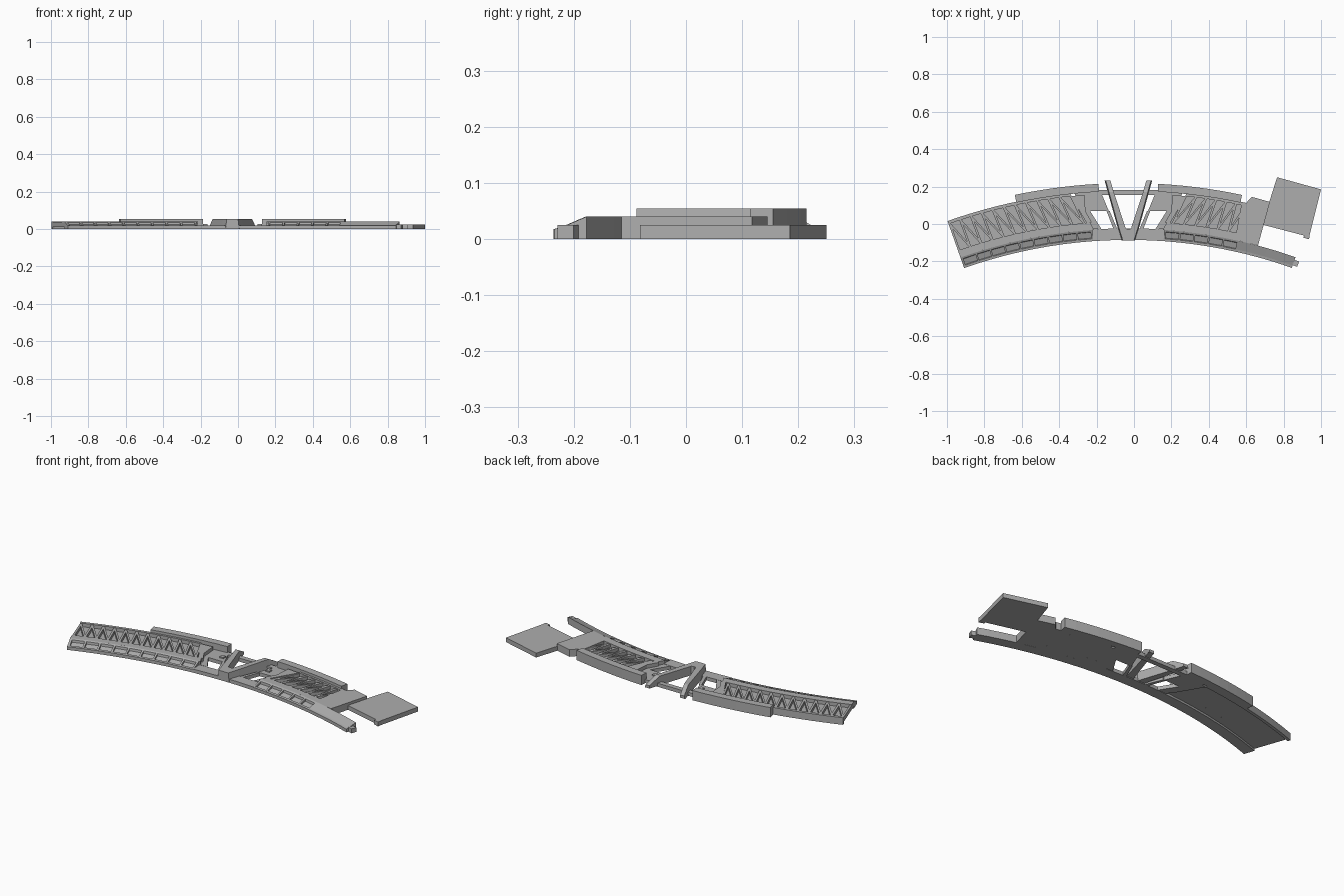
import bpy, bmesh
from math import sin, cos, radians

cube = bpy.data.objects.get("Cube")
if cube:
    bpy.data.objects.remove(cube)

AXIS_X, CENTRE_Y = -0.03, -2.715      # centre of the arc
IN, DECK, FLOOR_IN, FLOOR_OUT, OUT, RAIL = 2.63, 2.69, 2.73, 2.88, 2.897, 2.934
SLANT = 9.6                           # degrees per unit of radius
TOP, LOW, BELOW = 0.04, 0.02, 0.012

grey = bpy.data.materials.new("plain grey")
grey.use_nodes = True
grey.diffuse_color = (0.42, 0.42, 0.42, 1)
grey.node_tree.nodes["Principled BSDF"].inputs["Base Color"].default_value = (0.42, 0.42, 0.42, 1)


def finish(name, bm):
    bmesh.ops.recalc_face_normals(bm, faces=bm.faces)
    mesh = bpy.data.meshes.new(name)
    bm.to_mesh(mesh)
    bm.free()
    mesh.materials.append(grey)
    obj = bpy.data.objects.new(name, mesh)
    bpy.context.collection.objects.link(obj)


def loft(bm, rings):
    """Skin closed rings of points and cap both ends."""
    rows = [[bm.verts.new(p) for p in ring] for ring in rings]
    n = len(rows[0])
    for a, b in zip(rows, rows[1:]):
        for i in range(n):
            j = (i + 1) % n
            bm.faces.new((a[i], a[j], b[j], b[i]))
    bm.faces.new(rows[0])
    bm.faces.new(rows[-1][::-1])


def polar(r, t, z, side):
    a = radians(t)
    return (AXIS_X + side * r * sin(a), CENTRE_Y + r * cos(a), z)


def sweep(bm, profile, t0, t1, side, slant=0.0):
    """Sweep an (r, z) profile from angle t0 to t1; slant skews the start."""
    n = max(1, round(abs(t1 - t0) / 1.2))
    rings = []
    for k in range(n + 1):
        f = k / n
        rings.append([polar(r, (t0 + slant * (r - FLOOR_IN)) * (1 - f) + t1 * f, z, side)
                      for r, z in profile])
    loft(bm, rings)


def band(r0, r1, z0, z1):
    return [(r0, z0), (r0, z1), (r1, z1), (r1, z0)]


def slab(bm, plan, z0, z1, side=1, shift=AXIS_X):
    """Extrude a plan outline between two heights."""
    loft(bm, [[(shift + side * u, y, z) for u, y in plan] for z in (z0, z1)])


EDGE = [(IN, 0), (IN, 0.018), (2.643, 0.021), (2.68, 0.036), (DECK, TOP), (DECK, 0)]
EDGE_SUNK = [(IN, 0), (IN, 0.018), (2.643, 0.02), (2.647, 0.013), (2.678, 0.023),
             (2.68, 0.036), (DECK, TOP), (DECK, 0)]


def wing(label, side, panels, end, rim_end, cells, under):
    # sloped front edge with a row of sunken panels
    bm = bmesh.new()
    t, pitch, gap = 4.1, 1.68, 0.22
    for _ in range(panels):
        sweep(bm, EDGE, t, t + gap, side)
        sweep(bm, EDGE_SUNK, t + gap, t + pitch, side)
        t += pitch
    sweep(bm, EDGE, t, rim_end, side)
    finish(label + "_front_edge", bm)

    # deck strip, outer rim and slanted inner frame around the truss bay
    bm = bmesh.new()
    sweep(bm, band(DECK, FLOOR_IN, 0 if not under else under, TOP), 4.3, end, side, SLANT)
    sweep(bm, band(FLOOR_OUT, OUT, 0, TOP), 4.6, end, side, SLANT)
    sweep(bm, band(FLOOR_IN, FLOOR_OUT, 0, TOP), 4.1, 4.7, side, SLANT)
    rows = [[polar(r, a + SLANT * (r - FLOOR_IN), z, side) for r in (FLOOR_IN, FLOOR_OUT)
             for z in (0, TOP)] for a in (4.1, 4.7)]
    rings = [[row[0], row[1], row[3], row[2]] for row in rows]
    loft(bm, rings)
    finish(label + "_deck_frame", bm)

    # sunken floor of the bay
    bm = bmesh.new()
    sweep(bm, band(FLOOR_IN, FLOOR_OUT, under, LOW), 4.5, end, side, SLANT)
    finish(label + "_bay_floor", bm)

    # zigzag truss bars standing on the floor
    bm = bmesh.new()
    half = 0.12
    step = (end - 6.1) / cells
    for k in range(cells + 1):
        foot = 5.0 + (end - half - 5.0) * k / cells
        head = 6.1 + (end - half - 6.1) * k / cells
        bars = [(foot, head)]
        if k < cells:
            bars.append((foot, head + step))
        for a, b in bars:
            loft(bm, [[polar(FLOOR_IN, a - half, z, side), polar(FLOOR_IN, a + half, z, side),
                       polar(FLOOR_OUT, b + half, z, side), polar(FLOOR_OUT, b - half, z, side)]
                      for z in (LOW - 0.002, 0.037)])
    finish(label + "_truss", bm)

    # raised rail along the back
    bm = bmesh.new()
    sweep(bm, band(OUT - 0.005, RAIL, 0, 0.055), 3.12, 11.95, side)
    finish(label + "_back_rail", bm)

    # low inner deck surrounding the opening
    bm = bmesh.new()
    slab(bm, [(0.105, 0.07), (0.15, 0.178), (0.29, 0.167), (0.247, 0.07)], 0, LOW, side)
    slab(bm, [(0.205, 0.07), (0.25, 0.07), (0.2, -0.026), (0.145, -0.026)], 0, LOW, side)
    slab(bm, [(0.06, -0.026), (0.08, -0.026), (0.117, 0.07), (0.1, 0.07)], 0, LOW, side)
    slab(bm, [(0.133, 0.1), (0.157, 0.1), (0.157, 0.124), (0.133, 0.124)], LOW, 0.027, side)
    finish(label + "_inner_deck", bm)

    # leaning beam of the central V, with a sloped back tip
    bm = bmesh.new()
    loft(bm, [[(AXIS_X + side * u, y, z) for u, z in
               ((u0, 0.004), (u1 + 0.006, 0.004), (u1, top), (u0, top))]
              for y, u0, u1, top in ((-0.088, 0, 0.03, 0.055), (-0.03, 0, 0.048, 0.055),
                                     (-0.024, 0.014, 0.05, 0.055), (0.17, 0.078, 0.104, 0.055),
                                     (0.232, 0.096, 0.121, 0.02))])
    finish(label + "_v_beam", bm)


wing("right", -1, 9, 19.5, 19.5, 11, BELOW)
wing("left", 1, 5, 12.7, 19.4, 6, 0)

# low front strip joining the wings
bm = bmesh.new()
sweep(bm, band(IN, DECK + 0.002, 0, LOW), -4.2, 4.2, 1)
finish("centre_front_strip", bm)

# crossbar behind the V
bm = bmesh.new()
slab(bm, [(-0.16, 0.155), (0.16, 0.155), (0.16, 0.183), (-0.16, 0.183)], 0, LOW)
finish("centre_crossbar", bm)

# stepped connector at the left wing end
bm = bmesh.new()
slab(bm, [(0.575, 0.11), (0.6, 0.113), (0.63, 0.145), (0.727, 0.118), (0.663, -0.115),
          (0.54, -0.085)], 0, TOP, shift=0)
finish("connector", bm)

# flat end plate with a small corner tab
bm = bmesh.new()
slab(bm, [(0.765, 0.25), (1.0, 0.185), (0.94, -0.055), (0.936, -0.082), (0.905, -0.073),
          (0.91, -0.062), (0.685, -0.003)], 0, 0.025, shift=0)
finish("end_plate", bm)

# locating tab on the arm tip
bm = bmesh.new()
sweep(bm, band(2.645, 2.675, 0, 0.025), 19.3, 19.95, 1)
finish("arm_tab", bm)
